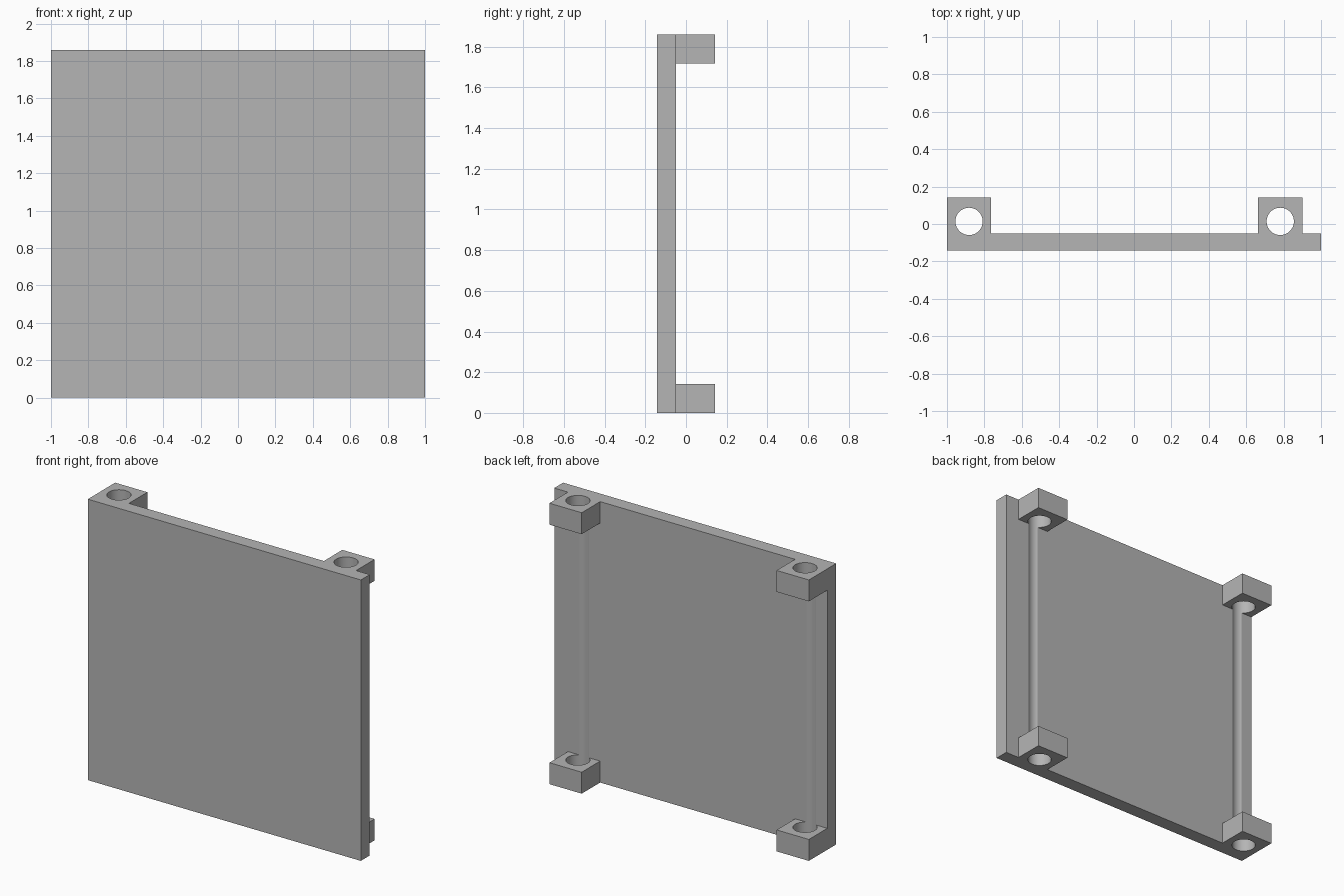
import bpy

cube = bpy.data.objects.get("Cube")
if cube:
    bpy.data.objects.remove(cube, do_unlink=True)

HEIGHT = 1.86
FRONT, PANEL_BACK, BACK = -0.143, -0.05, 0.143
LUG_WIDTH, LUG_HEIGHT = 0.236, 0.142
HOLE_RADIUS, HOLE_Y = 0.073, 0.014
LUG_CENTRES = {"right": -0.882, "left": 0.782}

grey = bpy.data.materials.new("plain grey")
grey.use_nodes = True
grey.diffuse_color = (0.46, 0.46, 0.46, 1)
grey.node_tree.nodes["Principled BSDF"].inputs["Base Color"].default_value = grey.diffuse_color


def box(name, low, high):
    """Box spanning two opposite corners."""
    bpy.ops.mesh.primitive_cube_add(size=1, location=[(a + b) / 2 for a, b in zip(low, high)])
    obj = bpy.context.object
    obj.name = name
    obj.scale = [b - a for a, b in zip(low, high)]
    bpy.ops.object.transform_apply(location=False, rotation=False, scale=True)
    obj.data.materials.append(grey)
    return obj


def boolean(obj, other, operation):
    mod = obj.modifiers.new(operation.title(), "BOOLEAN")
    mod.operation = operation
    mod.solver = "EXACT"
    mod.object = other
    bpy.context.view_layer.objects.active = obj
    bpy.ops.object.modifier_apply(modifier=mod.name)
    bpy.data.objects.remove(other, do_unlink=True)


# Flat panel
panel = box("hinged_panel", (-1, FRONT, 0), (1, PANEL_BACK, HEIGHT))

# Four lugs on the back, fused with the panel
for side, x in LUG_CENTRES.items():
    for level, z in (("lower", 0), ("upper", HEIGHT - LUG_HEIGHT)):
        half = LUG_WIDTH / 2
        lug = box(f"{level}_{side}_lug", (x - half, PANEL_BACK - 0.03, z),
                  (x + half, BACK, z + LUG_HEIGHT))
        boolean(panel, lug, "UNION")

# Rod holes through the lugs, which also groove the panel
for side, x in LUG_CENTRES.items():
    bpy.ops.mesh.primitive_cylinder_add(vertices=64, radius=HOLE_RADIUS, depth=HEIGHT + 0.2,
                                        location=(x, HOLE_Y, HEIGHT / 2))
    cutter = bpy.context.object
    cutter.name = f"{side}_hole_cutter"
    cutter.hide_render = True
    cutter.data.materials.append(grey)
    boolean(panel, cutter, "DIFFERENCE")

bpy.ops.object.select_all(action="DESELECT")
panel.select_set(True)
bpy.context.view_layer.objects.active = panel
bpy.ops.object.shade_smooth_by_angle(angle=0.5)
